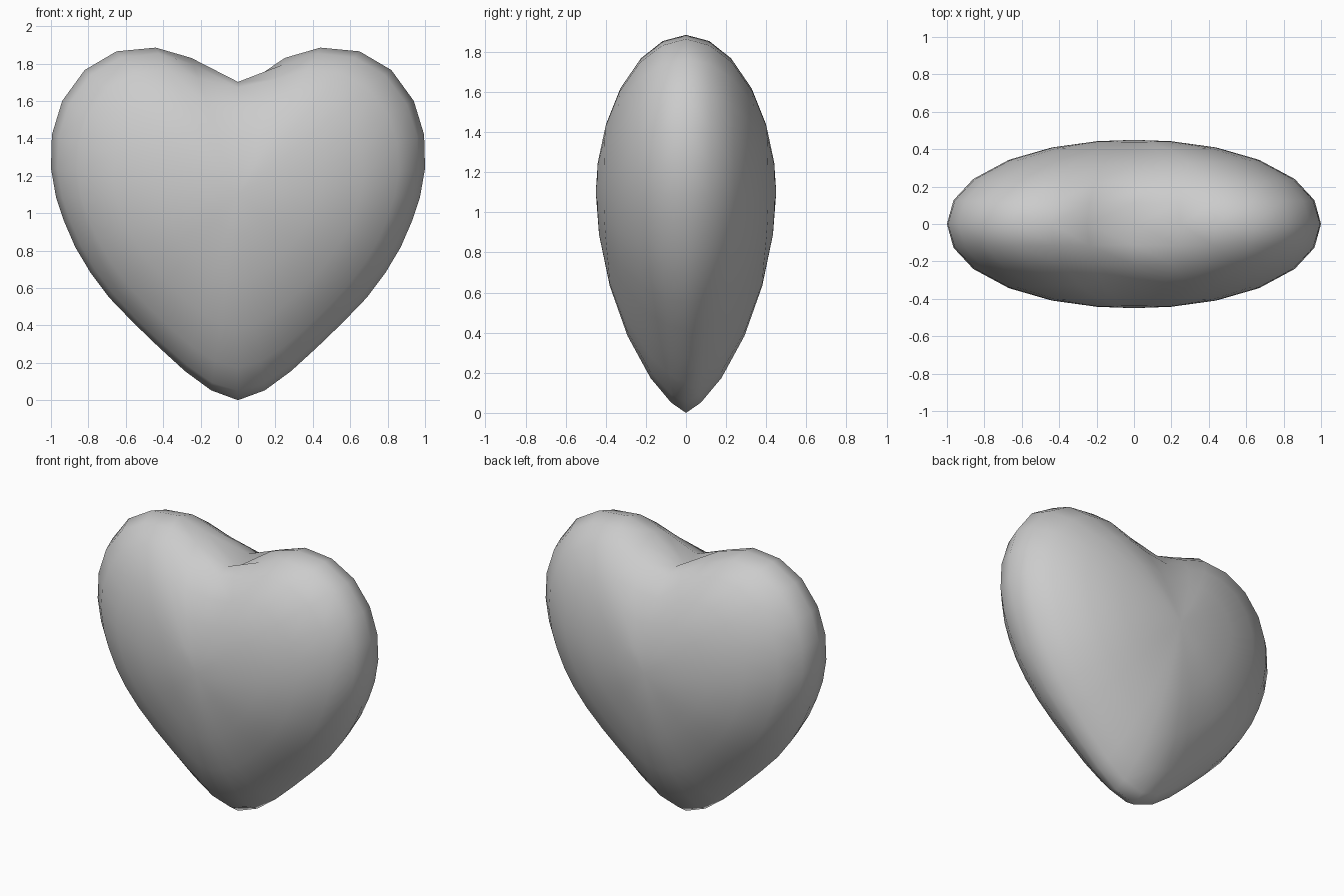
import bpy, bmesh, math

if "Cube" in bpy.data.objects:
    bpy.data.objects.remove(bpy.data.objects["Cube"])

# Right half of the heart outline (x, z), from cleft down to tip
half = [(0, 1.66), (.25, 1.83), (.44, 1.885), (.65, 1.865), (.82, 1.765), (.94, 1.6),
        (.995, 1.42), (1, 1.24), (.973, 1.085), (.93, .957), (.87, .818), (.79, .684),
        (.69, .55), (.56, .415), (.42, .28), (.283, .155), (.144, .053), (0, 0)]
outline = half + [(-x, z) for x, z in half[-2:0:-1]]
n = len(outline)
CZ, DEPTH = 1.1, .45
dirs, radii = [], []
for x, z in outline:
    r = math.hypot(x, z - CZ)
    dirs.append((x / r, (z - CZ) / r))
    radii.append(r)


def depth(s, up):
    """Half thickness at fraction s of the way to the rim; tapers more toward the tip."""
    w = up * up
    p = 2.1 - .3 * w
    q = .48 + (.02 if up > 0 else .17) * w
    return DEPTH * max(0, 1 - s ** p) ** q


# Shrinking rings toward the front and back centres; the cleft softens inward
bm = bmesh.new()
rim = [bm.verts.new((x, 0, z)) for x, z in outline]
prev = {-1: rim, 1: rim}
for s in (.965, .86, .67, .44, .2):
    radii = [.7 * radii[i] + .15 * (radii[i - 1] + radii[(i + 1) % n]) for i in range(n)]
    for side in (-1, 1):
        ring = [bm.verts.new((dx * r * s, side * depth(s, dz), CZ + dz * r * s))
                for (dx, dz), r in zip(dirs, radii)]
        for i in range(n):
            j = (i + 1) % n
            bm.faces.new((prev[side][i], prev[side][j], ring[j], ring[i]))
        prev[side] = ring
# Front and back caps
for side in (-1, 1):
    c = bm.verts.new((0, side * DEPTH, CZ))
    for i in range(n):
        bm.faces.new((prev[side][i], prev[side][(i + 1) % n], c))
bmesh.ops.recalc_face_normals(bm, faces=bm.faces[:])

mesh = bpy.data.meshes.new("heart")
bm.to_mesh(mesh)
bm.free()
heart = bpy.data.objects.new("heart", mesh)
bpy.context.collection.objects.link(heart)
bpy.context.view_layer.objects.active = heart
heart.select_set(True)
bpy.ops.object.shade_smooth_by_angle(angle=math.radians(62))
